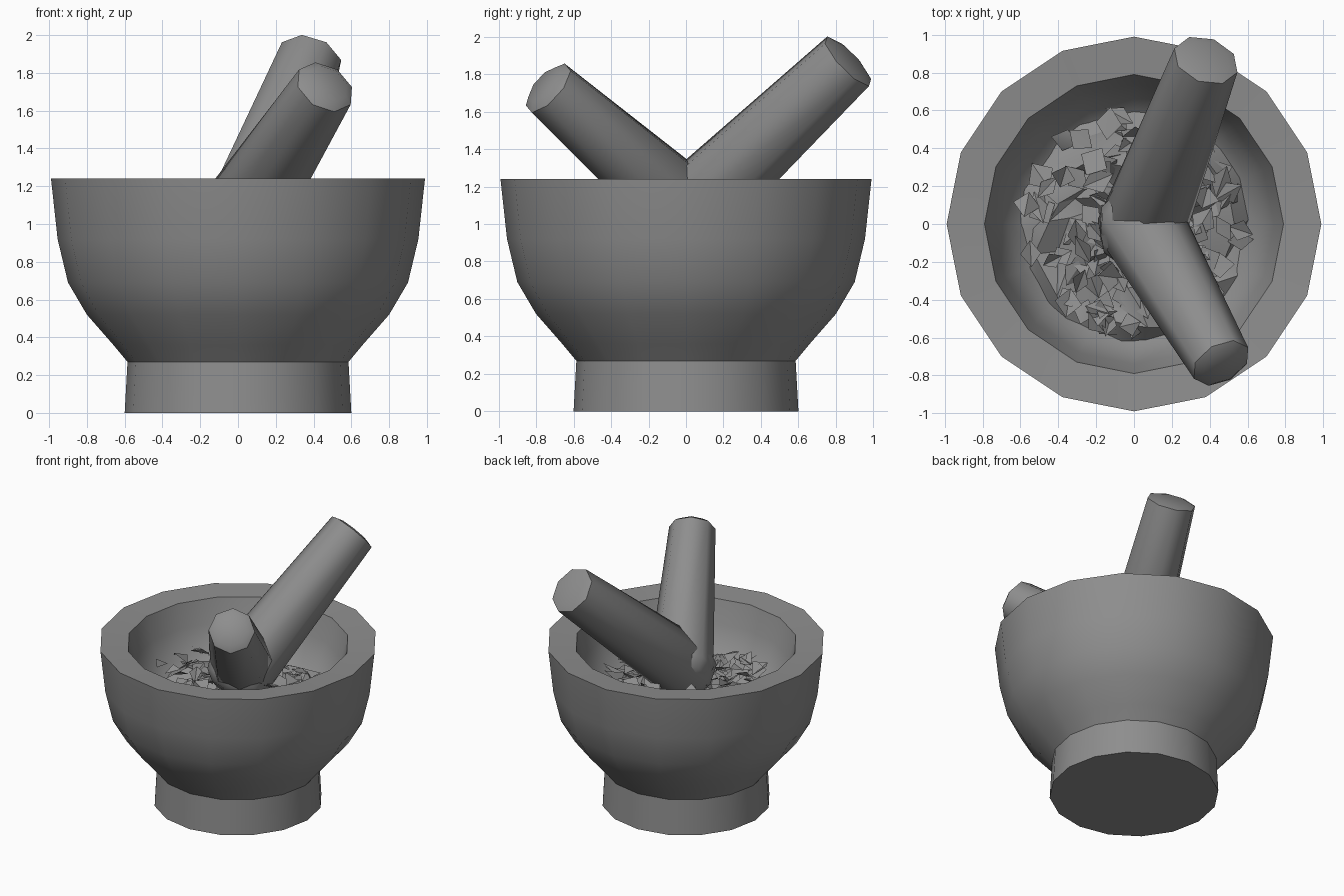
import bpy, bmesh, math, random
from mathutils import Vector

if "Cube" in bpy.data.objects:
    bpy.data.objects.remove(bpy.data.objects["Cube"])

random.seed(4)

stone = bpy.data.materials.new("grey stone")
stone.diffuse_color = (0.27, 0.27, 0.27, 1)
stone.use_nodes = True
stone.node_tree.nodes["Principled BSDF"].inputs["Base Color"].default_value = stone.diffuse_color


def finish(name, bm, angle):
    bmesh.ops.recalc_face_normals(bm, faces=bm.faces)
    me = bpy.data.meshes.new(name)
    bm.to_mesh(me)
    bm.free()
    me.materials.append(stone)
    ob = bpy.data.objects.new(name, me)
    bpy.context.collection.objects.link(ob)
    bpy.ops.object.select_all(action='DESELECT')
    ob.select_set(True)
    bpy.context.view_layer.objects.active = ob
    bpy.ops.object.shade_smooth_by_angle(angle=math.radians(angle))
    return ob


def lathe(name, profile, sides, angle=40, turn=0.0):
    """Revolve (radius, z) points about z and close both ends."""
    bm = bmesh.new()
    rings = []
    for r, z in profile:
        rings.append([bm.verts.new((r * math.cos(turn + 2 * math.pi * i / sides),
                                    r * math.sin(turn + 2 * math.pi * i / sides), z))
                      for i in range(sides)])
    for a, b in zip(rings, rings[1:]):
        for i in range(sides):
            j = (i + 1) % sides
            bm.faces.new((a[i], a[j], b[j], b[i]))
    bm.faces.new(rings[0])
    bm.faces.new(rings[-1])
    return finish(name, bm, angle)


# Mortar: foot, flared outside, broad rim, hollow inside
lathe("mortar_bowl", [
    (0.60, 0.0), (0.585, 0.27), (0.66, 0.36), (0.80, 0.52), (0.90, 0.69),
    (0.955, 0.92), (0.99, 1.24), (0.79, 1.225), (0.74, 1.05), (0.66, 0.86),
    (0.50, 0.76)], 16, 40, math.pi / 2)


# Pestles: tapered shafts, thick end down in the bowl
def pestle(name, low, high, r_low, r_high, cap):
    low, high = Vector(low), Vector(high)
    length = (high - low).length
    ob = lathe(name, [
        (r_low * 0.5, -0.10), (r_low * 0.85, -0.05), (r_low, 0.03),
        (r_high, length), (r_high * 0.72, length + cap)], 8, 45)
    ob.rotation_mode = 'QUATERNION'
    ob.rotation_quaternion = (high - low).to_track_quat('Z', 'Y')
    ob.location = low


pestle("long_pestle", (0.02, -0.08, 0.97), (0.38, 0.865, 1.868), 0.235, 0.178, 0.015)
pestle("short_pestle", (0.01, 0.05, 1.03), (0.46, -0.735, 1.725), 0.23, 0.165, 0.03)

# Crushed herbs: lumpy bed
bm = bmesh.new()
rings, sides = 6, 18
centre = bm.verts.new((0, 0, 0.9))
prev = None
for k in range(1, rings + 1):
    ring = []
    for i in range(sides):
        a = 2 * math.pi * (i + random.uniform(-0.3, 0.3)) / sides
        r = 0.64 * k / rings + random.uniform(-0.025, 0.025)
        z = 0.80 if k == rings else 0.88 + random.uniform(-0.06, 0.06)
        ring.append(bm.verts.new((r * math.cos(a), r * math.sin(a), z)))
    for i in range(sides):
        j = (i + 1) % sides
        if prev is None:
            bm.faces.new((centre, ring[i], ring[j]))
        else:
            bm.faces.new((prev[i], ring[i], ring[j]))
            bm.faces.new((prev[i], ring[j], prev[j]))
    prev = ring
finish("herb_bed", bm, 30)

# Loose folded leaf scraps on the bed
bm = bmesh.new()
for n in range(120):
    a = random.uniform(0, 2 * math.pi)
    r = 0.58 * math.sqrt(random.random())
    c = Vector((r * math.cos(a), r * math.sin(a), random.uniform(0.89, 0.97)))
    t = random.uniform(0, 2 * math.pi)
    u = Vector((math.cos(t), math.sin(t), random.uniform(-0.5, 0.5))) * random.uniform(0.05, 0.09)
    v = Vector((-math.sin(t), math.cos(t), random.uniform(-0.6, 0.6))) * random.uniform(0.04, 0.08)
    fold = Vector((0, 0, random.uniform(-0.05, 0.05)))
    p = [bm.verts.new(q) for q in (c - u, c + v + fold, c + u, c - v + fold)]
    bm.faces.new((p[0], p[2], p[1]))
    bm.faces.new((p[0], p[3], p[2]))
finish("leaf_scraps", bm, 30)
